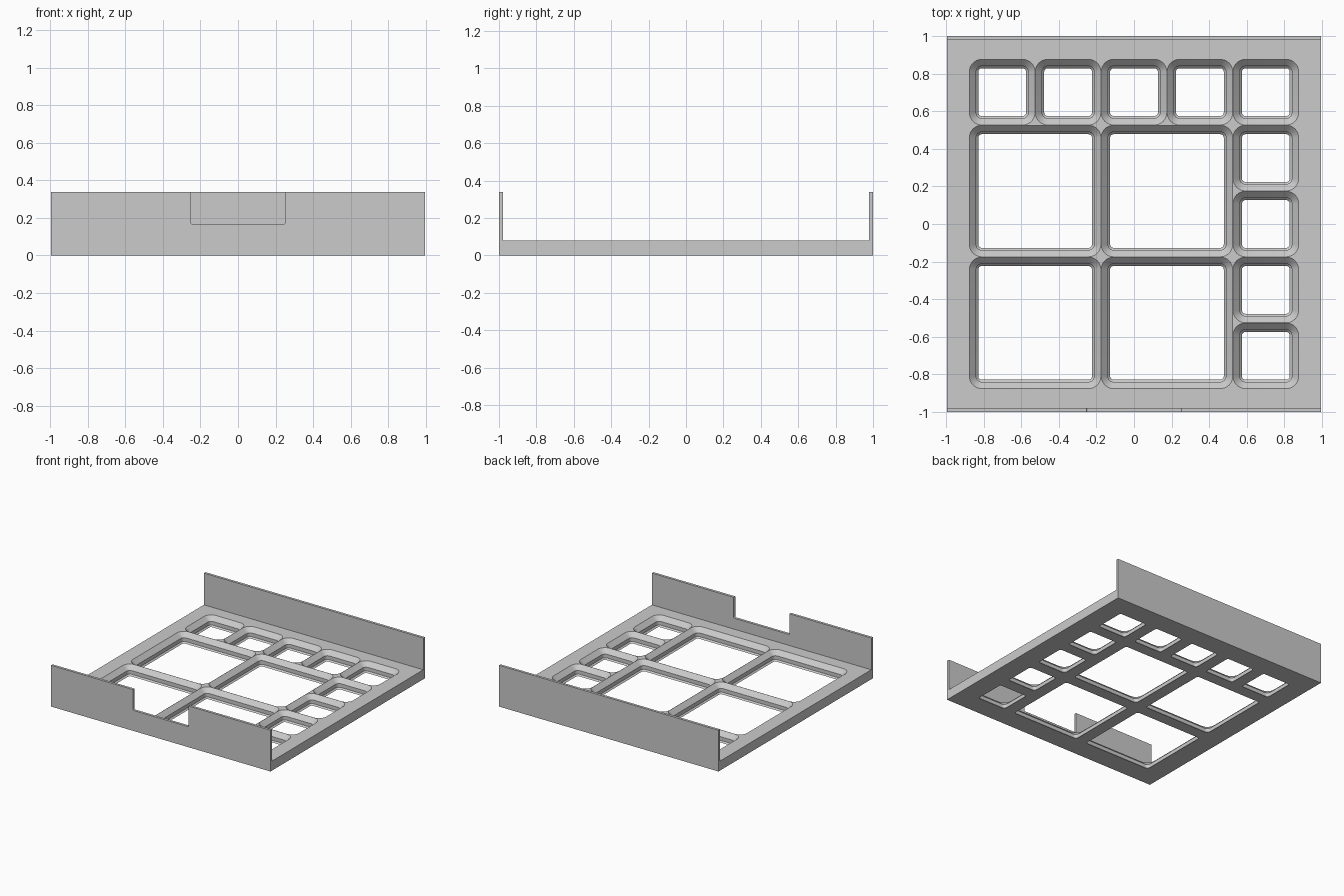
import bpy, bmesh, math

if "Cube" in bpy.data.objects:
    bpy.data.objects.remove(bpy.data.objects["Cube"])

HX, HY = 0.995, 1.0          # half footprint
PLATE_H, WALL_H, WALL_T = 0.078, 0.338, 0.021
CELL, GAP, RADIUS = 0.351, 0.0008, 0.066
# pocket profile: (height, inset from the cell edge)
PROFILE = [(-0.01, 0.0477), (0.0, 0.0477), (0.0117, 0.036), (0.042, 0.036),
           (PLATE_H, 0.0), (PLATE_H + 0.02, 0.0)]

grey = bpy.data.materials.new("light grey plastic")
grey.diffuse_color = (0.6, 0.6, 0.6, 1)
grey.use_nodes = True
grey.node_tree.nodes["Principled BSDF"].inputs["Base Color"].default_value = grey.diffuse_color


def make_object(name, bm):
    bmesh.ops.recalc_face_normals(bm, faces=bm.faces)
    mesh = bpy.data.meshes.new(name)
    bm.to_mesh(mesh)
    bm.free()
    mesh.materials.append(grey)
    ob = bpy.data.objects.new(name, mesh)
    bpy.context.collection.objects.link(ob)
    return ob


def prism(name, outline, y0, y1):
    """Extrude an x-z outline along y."""
    bm = bmesh.new()
    face = bm.faces.new([bm.verts.new((x, y0, z)) for x, z in outline])
    moved = bmesh.ops.extrude_face_region(bm, geom=[face])["geom"]
    bmesh.ops.translate(bm, vec=(0, y1 - y0, 0),
                        verts=[v for v in moved if isinstance(v, bmesh.types.BMVert)])
    bm.faces.ensure_lookup_table()
    if not any(abs(f.calc_center_median().y - y0) < 1e-6 for f in bm.faces):
        bm.faces.new([v for v in face.verts])
    return make_object(name, bm)


def rounded_rect(x0, y0, x1, y1, r, steps=8):
    corners = [(x1 - r, y1 - r), (x0 + r, y1 - r), (x0 + r, y0 + r), (x1 - r, y0 + r)]
    return [(cx + r * math.cos(a), cy + r * math.sin(a))
            for q, (cx, cy) in enumerate(corners)
            for a in [(q + i / steps) * math.pi / 2 for i in range(steps + 1)]]


def add_pocket(bm, col, row, size):
    """Stepped, tapered pocket covering size x size cells."""
    x0, y0 = (col - 2.5) * CELL, (row - 2.5) * CELL
    rings = []
    for z, inset in PROFILE:
        d = inset + GAP
        pts = rounded_rect(x0 + d, y0 + d, x0 + size * CELL - d, y0 + size * CELL - d,
                           RADIUS - inset)
        rings.append([bm.verts.new((x, y, z)) for x, y in pts])
    n = len(rings[0])
    for a, b in zip(rings, rings[1:]):
        for i in range(n):
            j = (i + 1) % n
            bm.faces.new((a[i], a[j], b[j], b[i]))
    bm.faces.new(rings[0][::-1])
    bm.faces.new(rings[-1])


# Base plate
plate = prism("base_plate", [(-HX, 0), (HX, 0), (HX, PLATE_H), (-HX, PLATE_H)],
              -HY + WALL_T, HY - WALL_T)

# Pockets: four large, a back row and a right column of small ones
bm = bmesh.new()
for c in (0, 2):
    for r in (0, 2):
        add_pocket(bm, c, r, 2)
for i in range(5):
    add_pocket(bm, i, 4, 1)
for i in range(4):
    add_pocket(bm, 4, i, 1)
cutter = make_object("pocket_cutter", bm)
cutter.hide_render = True

mod = plate.modifiers.new("pockets", 'BOOLEAN')
mod.operation, mod.solver, mod.object = 'DIFFERENCE', 'EXACT', cutter
bpy.context.view_layer.objects.active = plate
plate.select_set(True)
bpy.ops.object.modifier_apply(modifier=mod.name)
bpy.data.objects.remove(cutter)
bpy.ops.object.select_all(action='DESELECT')
plate.select_set(True)
bpy.ops.object.shade_smooth_by_angle(angle=math.radians(20))

# Back wall
prism("back_wall", [(-HX, 0), (HX, 0), (HX, WALL_H), (-HX, WALL_H)], HY - WALL_T, HY)

# Front wall with a finger notch
N, NZ, R = 0.253, 0.168, 0.008
arc = [(N - R + R * math.sin(a), NZ + R - R * math.cos(a))
       for a in [i * math.pi / 8 for i in range(5)]]
notch = [(N, WALL_H)] + arc[::-1] + [(-x, z) for x, z in arc] + [(-N, WALL_H)]
prism("front_wall", [(-HX, 0), (HX, 0), (HX, WALL_H)] + notch + [(-HX, WALL_H)],
      -HY, -HY + WALL_T)
